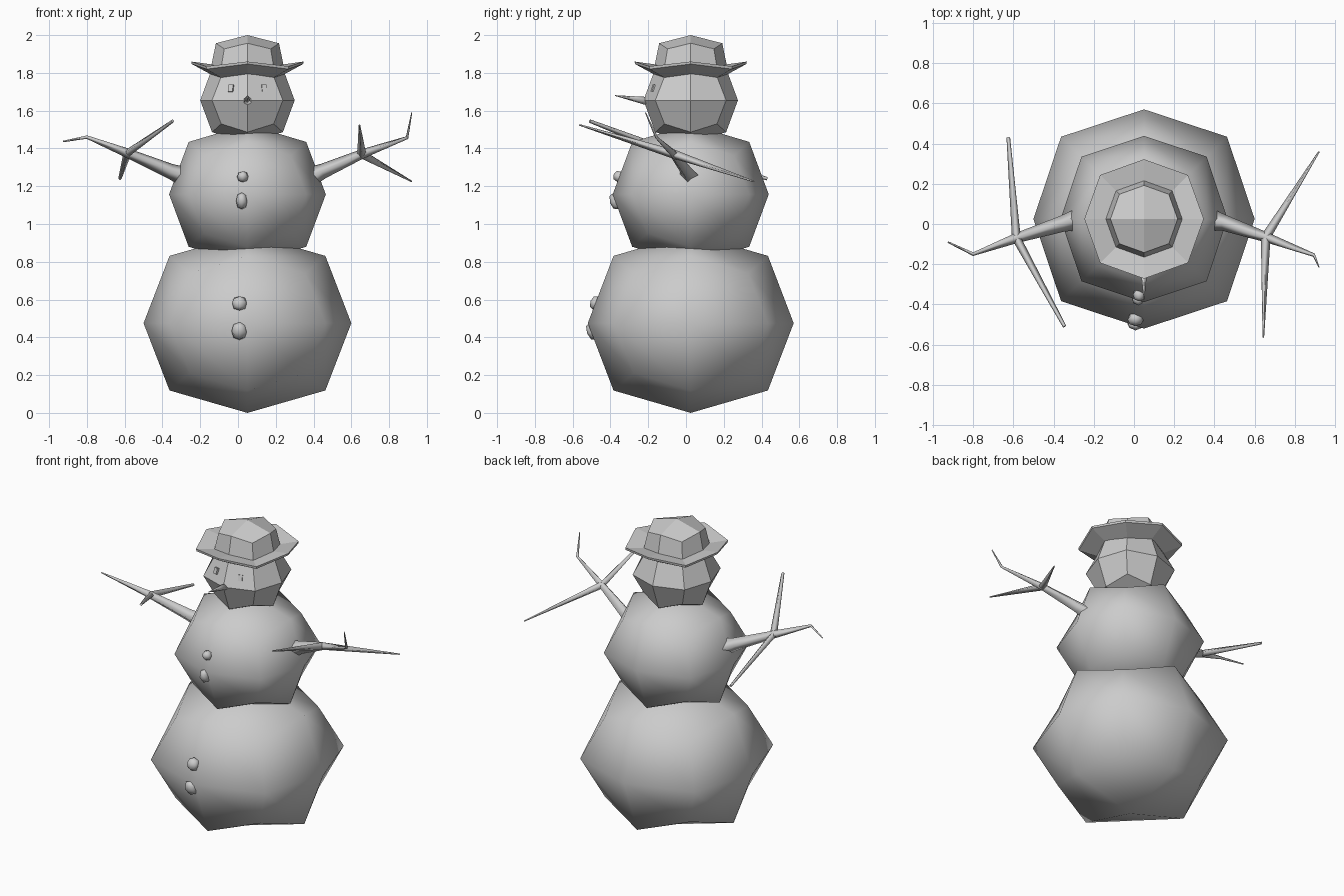
import bpy, bmesh, math
from mathutils import Matrix, Vector

if "Cube" in bpy.data.objects:
    bpy.data.objects.remove(bpy.data.objects["Cube"])

CX, CY = 0.05, 0.025   # axis of the body


def mesh_object(name, bm, smooth):
    bmesh.ops.recalc_face_normals(bm, faces=bm.faces)
    me = bpy.data.meshes.new(name)
    bm.to_mesh(me)
    bm.free()
    for p in me.polygons:
        p.use_smooth = smooth
    ob = bpy.data.objects.new(name, me)
    bpy.context.collection.objects.link(ob)
    return ob


def block(name, centre, half, smooth=True, rounded=True, tilt=0.0):
    """Cube, optionally rounded by one subdivision step into 24 facets."""
    bm = bmesh.new()
    bmesh.ops.create_cube(bm, size=2)
    bmesh.ops.scale(bm, vec=half, verts=bm.verts)
    ob = mesh_object(name, bm, smooth)
    ob.location = centre
    ob.rotation_euler.x = tilt
    if rounded:
        sub = ob.modifiers.new("round", 'SUBSURF')
        sub.levels = sub.render_levels = 1
        sub.use_limit_surface = False
    return ob


def twig(name, points):
    """Four-sided tapered stick; each point is x, y, z, radius."""
    cu = bpy.data.curves.new(name, 'CURVE')
    cu.dimensions = '3D'
    cu.bevel_depth = 1.0
    cu.bevel_resolution = 0
    cu.use_fill_caps = True
    sp = cu.splines.new('POLY')
    sp.points.add(len(points) - 1)
    for p, (x, y, z, r) in zip(sp.points, points):
        p.co = (x, y, z, 1)
        p.radius = r
    sp.use_smooth = True
    ob = bpy.data.objects.new(name, cu)
    bpy.context.collection.objects.link(ob)
    return ob


# Three snowballs
block("base_snowball", (CX, CY, 0.475), (0.55, 0.545, 0.475))
block("middle_snowball", (CX, CY, 1.157), (0.415, 0.413, 0.37))
block("head", (CX, CY, 1.655), (0.25, 0.25, 0.225), smooth=False)

# Hat: eight-sided rings (radius, height at sides, height at corners)
rings = [(0.19, 1.79, 1.775), (0.295, 1.847, 1.82), (0.297, 1.86, 1.835),
         (0.19, 1.845, 1.825), (0.167, 1.957, 1.927)]
bm = bmesh.new()
loops = []
for r, z_side, z_corner in rings:
    loop = []
    for i in range(8):
        a = i * math.pi / 4
        rr = r * (1.04 if i % 2 else 1.0)
        loop.append(bm.verts.new((CX + rr * math.cos(a), CY + rr * math.sin(a),
                                  z_corner if i % 2 else z_side)))
    loops.append(loop)
for lo, hi in zip(loops, loops[1:]):
    for i in range(8):
        j = (i + 1) % 8
        bm.faces.new((lo[i], lo[j], hi[j], hi[i]))
top = bm.verts.new((CX, CY, 2.0))
for i in range(0, 8, 2):
    t = loops[-1]
    bm.faces.new((t[i], t[i + 1], t[(i + 2) % 8], top))
mesh_object("hat", bm, False)

# Eyes
for side, name in ((-1, "left_eye"), (1, "right_eye")):
    eye = block(name, (CX + side * 0.085, -0.162, 1.715), (0.013, 0.018, 0.019),
                smooth=False, rounded=False, tilt=-0.3)
    eye.rotation_euler.z = side * 0.3

# Nose: six-sided carrot
base, tip = Vector((CX, -0.19, 1.648)), Vector((CX, -0.375, 1.68))
d = tip - base
bm = bmesh.new()
bmesh.ops.create_cone(bm, cap_ends=True, segments=6, radius1=0.024, radius2=0.002,
                      depth=d.length,
                      matrix=Matrix.Translation((base + tip) / 2)
                      @ d.to_track_quat('Z', 'Y').to_matrix().to_4x4())
mesh_object("nose", bm, True)

# Buttons: x, y, z, half width, half height, tilt
for n, (x, y, z, w, h, t) in enumerate([
        (0.025, -0.352, 1.25, 0.03, 0.03, -0.35),
        (0.02, -0.37, 1.122, 0.03, 0.046, 0.3),
        (0.008, -0.474, 0.58, 0.04, 0.04, -0.36),
        (0.008, -0.492, 0.433, 0.042, 0.05, 0.36)]):
    block(f"button_{n + 1}", (x, y, z), (w, 0.034, h), tilt=t)

# Twig arms with two side branches each
left_fork, right_fork = (-0.585, -0.07, 1.375), (0.655, -0.065, 1.37)
twig("left_arm", [(-0.27, 0.025, 1.245, 0.055), (-0.36, 0.0, 1.28, 0.04),
                  (*left_fork, 0.025), (-0.8, -0.15, 1.46, 0.009),
                  (-0.925, -0.09, 1.437, 0.004)])
twig("left_front_branch", [(*left_fork, 0.022), (-0.345, -0.51, 1.545, 0.009)])
twig("left_back_branch", [(*left_fork, 0.022), (-0.625, 0.43, 1.24, 0.009)])
twig("right_arm", [(0.37, 0.025, 1.245, 0.055), (0.45, 0.005, 1.28, 0.04),
                   (*right_fork, 0.025), (0.895, -0.155, 1.457, 0.009),
                   (0.92, -0.215, 1.59, 0.003)])
twig("right_front_branch", [(*right_fork, 0.024), (0.643, -0.565, 1.525, 0.004)])
twig("right_back_branch", [(*right_fork, 0.024), (0.92, 0.36, 1.225, 0.004)])
